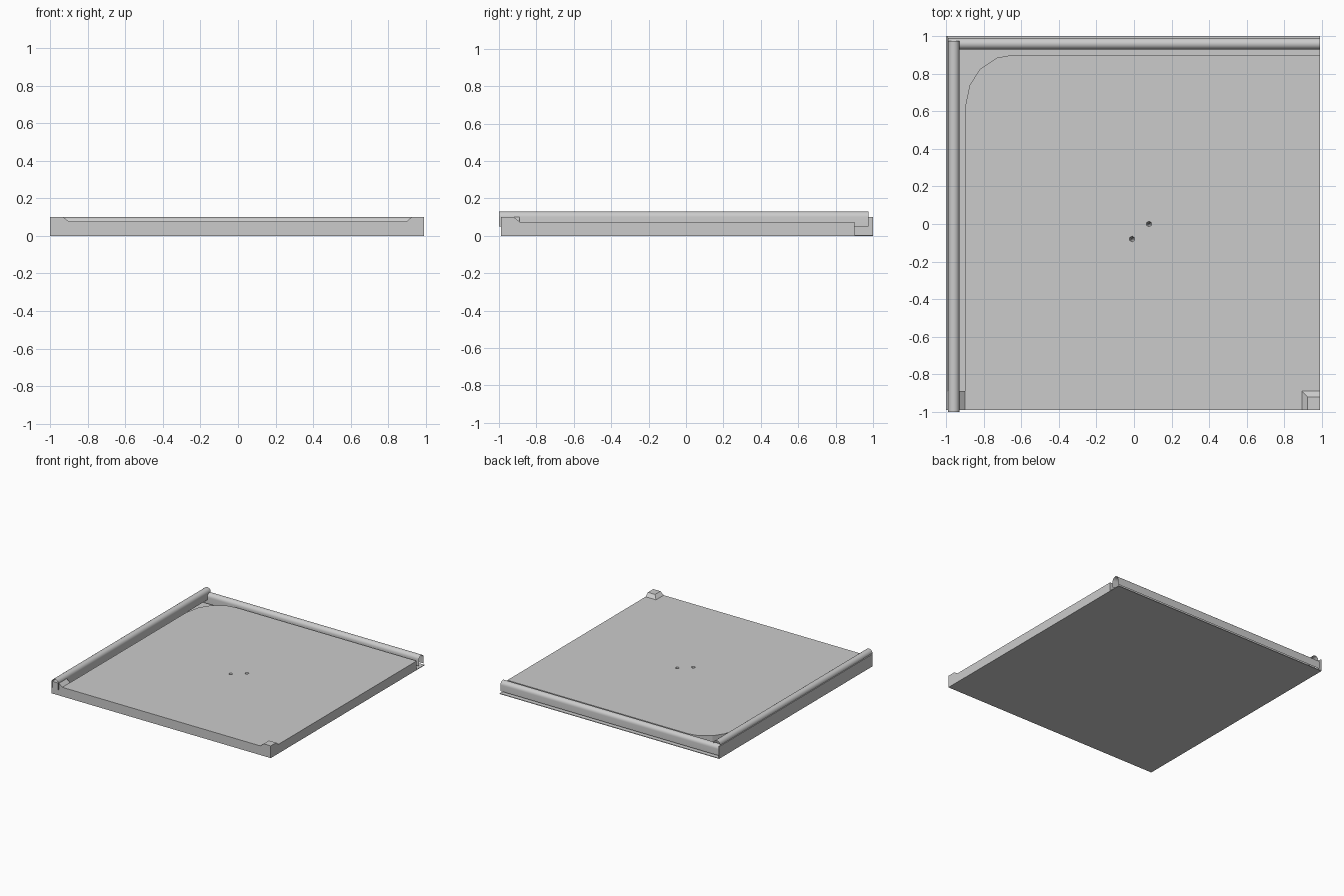
import bpy, bmesh, math
from mathutils import Vector

cube = bpy.data.objects.get("Cube")
if cube:
    bpy.data.objects.remove(cube)

grey = bpy.data.materials.new("light_grey")
grey.use_nodes = True
grey.diffuse_color = (0.6, 0.6, 0.6, 1)
grey.node_tree.nodes["Principled BSDF"].inputs["Base Color"].default_value = (0.6, 0.6, 0.6, 1)


def finish(name, bm, solid=True):
    if solid:
        bmesh.ops.recalc_face_normals(bm, faces=bm.faces)
    mesh = bpy.data.meshes.new(name)
    bm.to_mesh(mesh)
    bm.free()
    mesh.materials.append(grey)
    obj = bpy.data.objects.new(name, mesh)
    bpy.context.collection.objects.link(obj)
    return obj


def extrude(name, points, depth):
    """Solid made by sweeping a closed outline along a vector."""
    bm = bmesh.new()
    face = bm.faces.new([bm.verts.new(p) for p in points])
    out = bmesh.ops.extrude_face_region(bm, geom=[face])
    moved = [v for v in out["geom"] if isinstance(v, bmesh.types.BMVert)]
    bmesh.ops.translate(bm, verts=moved, vec=depth)
    # the starting face stays as the closing cap
    return finish(name, bm)


def box(name, low, high):
    x, y, z = low
    X, Y, Z = high
    return extrude(name, [(x, y, z), (X, y, z), (X, Y, z), (x, Y, z)], (0, 0, Z - z))


def rail(name, place, start, end, base):
    """Open arched shell: two straight legs joined by a half round."""
    radius, leg = 0.03, 0.05
    profile = [(-radius, base)]
    for i in range(13):
        a = math.pi * (1 - i / 12)
        profile.append((radius * math.cos(a), base + leg + radius * math.sin(a)))
    profile.append((radius, base))
    bm = bmesh.new()
    ends = [[bm.verts.new(place(u, t, z)) for u, z in profile] for t in (start, end)]
    for i in range(len(profile) - 1):
        bm.faces.new((ends[0][i], ends[0][i + 1], ends[1][i + 1], ends[1][i]))
    # turn the arch outward
    bm.normal_update()
    if bm.faces[:][len(bm.faces) // 2].normal.z < 0:
        bmesh.ops.reverse_faces(bm, faces=bm.faces)
    obj = finish(name, bm, solid=False)
    bpy.ops.object.select_all(action="DESELECT")
    obj.select_set(True)
    bpy.context.view_layer.objects.active = obj
    bpy.ops.object.shade_smooth_by_angle(angle=math.radians(35))


# Raised floor with one rounded corner
outline = [(0.99, -0.99), (0.99, 0.9), (-0.65, 0.9), (-0.73, 0.885), (-0.82, 0.825),
           (-0.875, 0.74), (-0.9, 0.62), (-0.9, -0.99)]
floor = extrude("floor_slab", [(x, y, 0) for x, y in outline], (0, 0, 0.075))

# Two tiny pits near the middle of the floor
for x, y in ((0.08, 0.0), (-0.01, -0.08)):
    bpy.ops.mesh.primitive_cone_add(vertices=6, radius1=0.002, radius2=0.018, depth=0.03,
                                    location=(x, y, 0.065))
    pit = bpy.context.object
    pit.hide_render = True
    cut = floor.modifiers.new("pit", "BOOLEAN")
    cut.object, cut.solver = pit, "EXACT"
    bpy.context.view_layer.objects.active = floor
    bpy.ops.object.modifier_apply(modifier=cut.name)
    bpy.data.objects.remove(pit)

# Thin base sheet under the gutters, and the side wall
box("back_gutter_base", (-1, 0.9, 0), (0.99, 1, 0.005))
box("side_gutter_base", (-1, -0.99, 0), (-0.9, 0.9, 0.005))
box("corner_gutter_base", (-0.9, 0.62, 0), (-0.65, 0.9, 0.005))
box("side_wall", (-1, -0.99, 0), (-0.994, 1, 0.1))

# Front corner stops: one with a single slope, one sloped on two sides
extrude("front_right_stop", [(-0.994, -0.99, 0), (-0.9, -0.99, 0), (-0.9, -0.99, 0.075),
                             (-0.93, -0.99, 0.1), (-0.994, -0.99, 0.1)], (0, 0.1, 0))
stop = box("front_left_stop", (0.895, -0.99, 0.075), (0.99, -0.89, 0.1))
for v in stop.data.vertices:
    if v.co.z > 0.09:
        v.co.x = max(v.co.x, 0.925)
        v.co.y = min(v.co.y, -0.92)

# Arched rails along the side and the back
rail("side_rail", lambda u, t, z: Vector((-0.96 + u, t, z)), -1, 0.975, 0.05)
rail("back_rail", lambda u, t, z: Vector((t, 0.96 + u, z)), -0.99, 0.99, 0.02)
